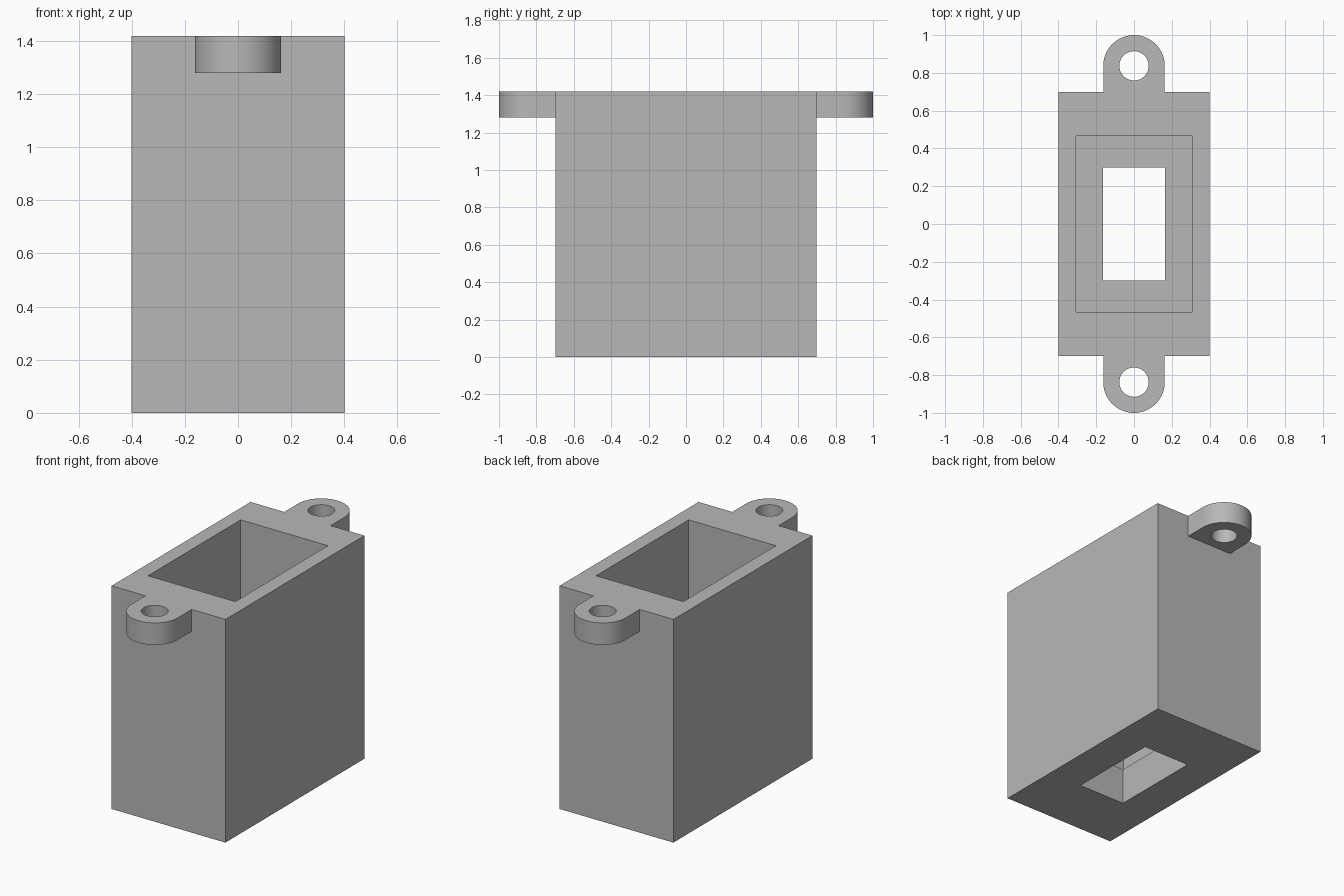
import bpy, bmesh
from math import pi, cos, sin

old = bpy.data.objects.get("Cube")
if old:
    bpy.data.objects.remove(old, do_unlink=True)

U = 2 / 43                      # design unit
HEIGHT = 30.5 * U
HALF_X, HALF_Y = 8.6 * U, 15 * U
LUG_R, LUG_T, HOLE_R = 3.5 * U, 3 * U, 1.67 * U
LUG_Y = 1 - LUG_R
FLOOR = 5 * U

grey = bpy.data.materials.new("plain grey")
grey.use_nodes = True
colour = (0.48, 0.48, 0.48, 1)
grey.diffuse_color = colour
grey.node_tree.nodes["Principled BSDF"].inputs["Base Color"].default_value = colour


def prism(name, outline, z0, z1):
    """Extrude a counter-clockwise XY outline from z0 to z1."""
    bm = bmesh.new()
    base = bm.faces.new([bm.verts.new((x, y, z0)) for x, y in outline])
    top = bmesh.ops.extrude_face_region(bm, geom=[base], use_keep_orig=True)["geom"]
    bmesh.ops.translate(bm, vec=(0, 0, z1 - z0),
                        verts=[v for v in top if isinstance(v, bmesh.types.BMVert)])
    bmesh.ops.recalc_face_normals(bm, faces=bm.faces)
    mesh = bpy.data.meshes.new(name)
    bm.to_mesh(mesh)
    bm.free()
    mesh.materials.append(grey)
    obj = bpy.data.objects.new(name, mesh)
    bpy.context.collection.objects.link(obj)
    return obj


def rect(hx, hy):
    return [(-hx, -hy), (hx, -hy), (hx, hy), (-hx, hy)]


def arc(r, cy, a0, a1, n):
    return [(r * cos(a0 + (a1 - a0) * i / n), cy + r * sin(a0 + (a1 - a0) * i / n))
            for i in range(n + 1)]


def combine(target, tool, operation):
    """Apply a boolean and remove the tool object."""
    mod = target.modifiers.new("boolean", "BOOLEAN")
    mod.operation, mod.solver, mod.object = operation, "EXACT", tool
    bpy.context.view_layer.objects.active = target
    bpy.ops.object.modifier_apply(modifier=mod.name)
    bpy.data.objects.remove(tool, do_unlink=True)


# Main box
body = prism("housing", rect(HALF_X, HALF_Y), 0, HEIGHT)

# Rounded mounting lugs with screw holes, front and back
for side in (-1, 1):
    tab = [(-LUG_R, HALF_Y - U), (LUG_R, HALF_Y - U)] + arc(LUG_R, LUG_Y, 0, pi, 32)
    hole = arc(HOLE_R, LUG_Y, 0, 2 * pi, 40)[:-1]
    tab, hole = ([(side * x, side * y) for x, y in pts] for pts in (tab, hole))
    combine(body, prism("lug", tab, HEIGHT - LUG_T, HEIGHT), "UNION")
    combine(body, prism("screw_hole", hole, HEIGHT - 2 * LUG_T, HEIGHT + U), "DIFFERENCE")

# Wide cavity from above, narrower opening through the floor
combine(body, prism("cavity", rect(6.6 * U, 10 * U), FLOOR, HEIGHT + U), "DIFFERENCE")
combine(body, prism("floor_opening", rect(3.55 * U, 6.45 * U), -U, FLOOR + U), "DIFFERENCE")

# Smooth the round walls, keep the corners crisp
bpy.ops.object.select_all(action="DESELECT")
body.select_set(True)
bpy.context.view_layer.objects.active = body
bpy.ops.object.shade_smooth_by_angle(angle=pi / 6)
